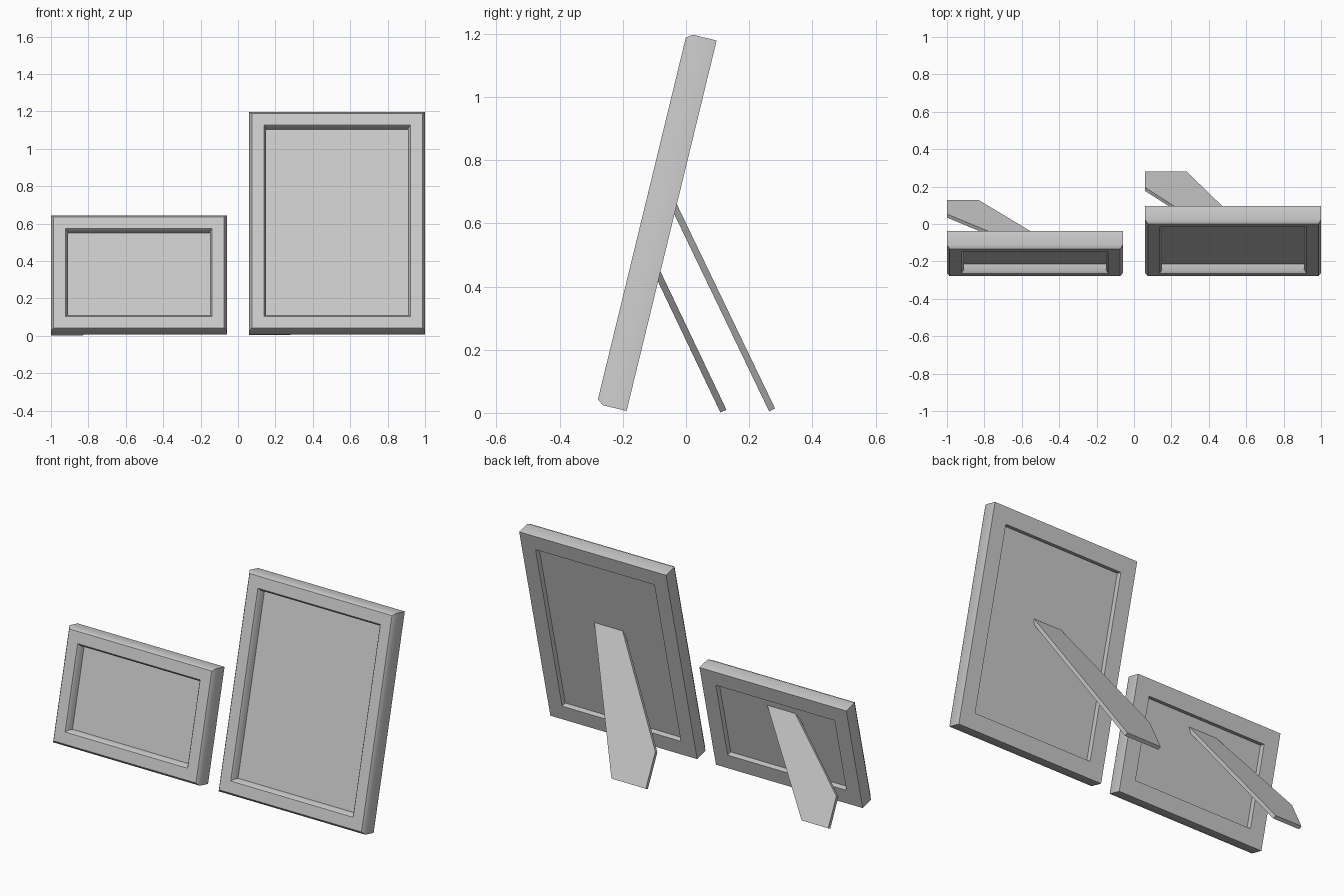
import bpy, bmesh
from math import radians, sin, cos
from mathutils import Vector

if "Cube" in bpy.data.objects:
    bpy.data.objects.remove(bpy.data.objects["Cube"])

TILT = radians(13.66)
UP = Vector((0, sin(TILT), cos(TILT)))        # along the leaning frame
OUT = Vector((0, -cos(TILT), sin(TILT)))      # towards the viewer
BASE = Vector((0, -0.188, 0.006))             # bottom back edge


def finish(name, bm, smooth=False):
    bmesh.ops.recalc_face_normals(bm, faces=bm.faces)
    mesh = bpy.data.meshes.new(name)
    bm.to_mesh(mesh)
    bm.free()
    obj = bpy.data.objects.new(name, mesh)
    bpy.context.collection.objects.link(obj)
    if smooth:
        bpy.ops.object.select_all(action='DESELECT')
        obj.select_set(True)
        bpy.context.view_layer.objects.active = obj
        bpy.ops.object.shade_smooth_by_angle(angle=radians(40))
    return obj


def rectangle(bm, x0, x1, length, inset, depth):
    corners = ((x0 + inset, inset), (x1 - inset, inset),
               (x1 - inset, length - inset), (x0 + inset, length - inset))
    return [bm.verts.new(BASE + Vector((x, 0, 0)) + UP * u + OUT * depth)
            for x, u in corners]


def bridge(bm, a, b):
    for i in range(4):
        j = (i + 1) % 4
        bm.faces.new((a[i], a[j], b[j], b[i]))


# Moulding cross-section: (inset from outer edge, depth from the back)
MOULDING = [(0, 0), (0, .077), (.014, .097), (.078, .097), (.09, .08), (.09, 0)]


def picture_frame(name, x0, x1, length):
    # Mitred moulding
    bm = bmesh.new()
    loops = [rectangle(bm, x0, x1, length, i, d) for i, d in MOULDING]
    for k, loop in enumerate(loops):
        bridge(bm, loop, loops[(k + 1) % len(loops)])
    finish(name + "_frame", bm, True)
    # Picture panel set between front and back
    bm = bmesh.new()
    back = rectangle(bm, x0, x1, length, .09, .03)
    front = rectangle(bm, x0, x1, length, .09, .048)
    bridge(bm, back, front)
    bm.faces.new(back)
    bm.faces.new(front)
    finish(name + "_panel", bm)


def easel_leg(name, top, foot, outline):
    # outline: (x, y) corners seen from above; top and foot: (y, z)
    slope = (foot[1] - top[1]) / (foot[0] - top[0])
    normal = Vector((0, -slope, 1)).normalized()
    bm = bmesh.new()
    face = bm.faces.new([bm.verts.new((x, y, top[1] + (y - top[0]) * slope))
                         for x, y in outline])
    ext = bmesh.ops.extrude_face_region(bm, geom=[face], use_keep_orig=True)
    moved = [g for g in ext["geom"] if isinstance(g, bmesh.types.BMVert)]
    bmesh.ops.translate(bm, verts=moved, vec=-normal * .021)
    finish(name, bm)


picture_frame("tall", .06, 1.0, 1.207)
easel_leg("tall_leg", (-.048, .70), (.282, .014),
          [(.44, -.048), (.62, -.048), (.28, .282), (.06, .282), (.06, .195)])

picture_frame("wide", -1.0, -.06, .638)
easel_leg("wide_leg", (-.10, .488), (.128, .010),
          [(-.63, -.10), (-.45, -.10), (-.83, .128), (-1.0, .128), (-1.0, .053)])
